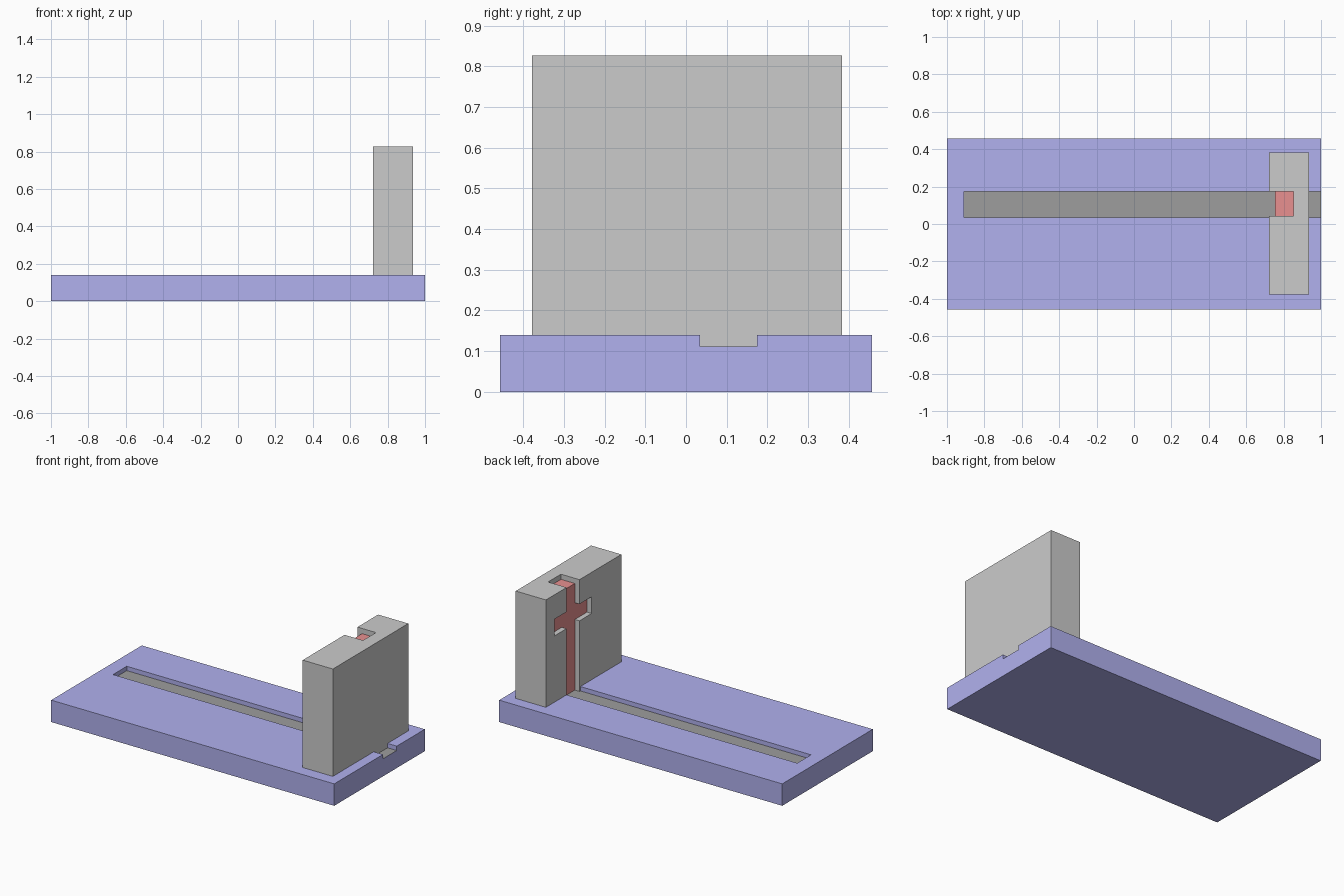
import bpy

if "Cube" in bpy.data.objects:
    bpy.data.objects.remove(bpy.data.objects["Cube"])


def material(name, rgb):
    m = bpy.data.materials.new(name)
    m.diffuse_color = (*rgb, 1)
    m.use_nodes = True
    m.node_tree.nodes["Principled BSDF"].inputs["Base Color"].default_value = m.diffuse_color
    return m


def prism(name, outline, x0, x1, mat=None):
    """Closed (y, z) outline extruded along x."""
    n = len(outline)
    verts = [(x, y, z) for x in (x0, x1) for y, z in outline]
    faces = [tuple(reversed(range(n))), tuple(range(n, 2 * n))]
    faces += [(i, (i + 1) % n, n + (i + 1) % n, n + i) for i in range(n)]
    mesh = bpy.data.meshes.new(name)
    mesh.from_pydata(verts, [], faces)
    ob = bpy.data.objects.new(name, mesh)
    bpy.context.collection.objects.link(ob)
    if mat:
        mesh.materials.append(mat)
    return ob


def rect(y0, y1, z0, z1):
    return [(y0, z0), (y1, z0), (y1, z1), (y0, z1)]


def cross(y0, y1, z0, z1):
    return [(y0, z0), (y1, z0), (y1, ARM_Z0), (ARM_Y1, ARM_Z0),
            (ARM_Y1, ARM_Z1), (y1, ARM_Z1), (y1, z1), (y0, z1),
            (y0, ARM_Z1), (ARM_Y0, ARM_Z1), (ARM_Y0, ARM_Z0), (y0, ARM_Z0)]


def cut(target, cutter):
    """Subtract the cutter, then remove it."""
    mod = target.modifiers.new("cut", 'BOOLEAN')
    mod.operation, mod.solver, mod.object = 'DIFFERENCE', 'EXACT', cutter
    bpy.context.view_layer.objects.active = target
    bpy.ops.object.modifier_apply(modifier=mod.name)
    bpy.data.objects.remove(cutter)


GY0, GY1 = 0.035, 0.174          # groove sides
FLOOR, TOP, H = 0.112, 0.14, 0.826
BAR_Y0, BAR_Y1 = 0.044, 0.174    # upright of the cross
ARM_Y0, ARM_Y1, ARM_Z0, ARM_Z1 = -0.079, 0.297, 0.563, 0.67
X0, X_FACE, X_BACK, X1 = 0.722, 0.755, 0.853, 0.935

blue = material("blue", (0.44, 0.44, 0.86))
dark = material("dark", (0.34, 0.34, 0.34))
red = material("red", (0.81, 0.28, 0.28))

# Base plate with a groove open at the right end and a dark groove floor
base = prism("base_plate", rect(-0.457, 0.457, 0, TOP), -1, 1, blue)
cut(base, prism("groove_cutter", rect(GY0, GY1, FLOOR, 0.3), -0.908, 1.2))
base.data.materials.clear()
base.data.materials.append(blue)
base.data.materials.append(dark)
for p in base.data.polygons:
    p.material_index = int(p.normal.z > 0.9 and abs(p.center.z - FLOOR) < 0.005)

# Upright block with a tongue reaching into the groove, and a cross recess
block = prism("upright_block", [
    (-0.378, TOP), (GY0, TOP), (GY0, FLOOR), (GY1, FLOOR), (GY1, TOP),
    (0.383, TOP), (0.383, H), (-0.378, H)], X0, X1)
cut(block, prism("recess_cutter", cross(BAR_Y0, BAR_Y1 + 0.0005, 0.05, 1), 0.6, X_BACK))

# Red cross set back inside the recess
prism("cross_insert", cross(BAR_Y0, BAR_Y1, FLOOR, 0.793), X_FACE, X_BACK, red)
